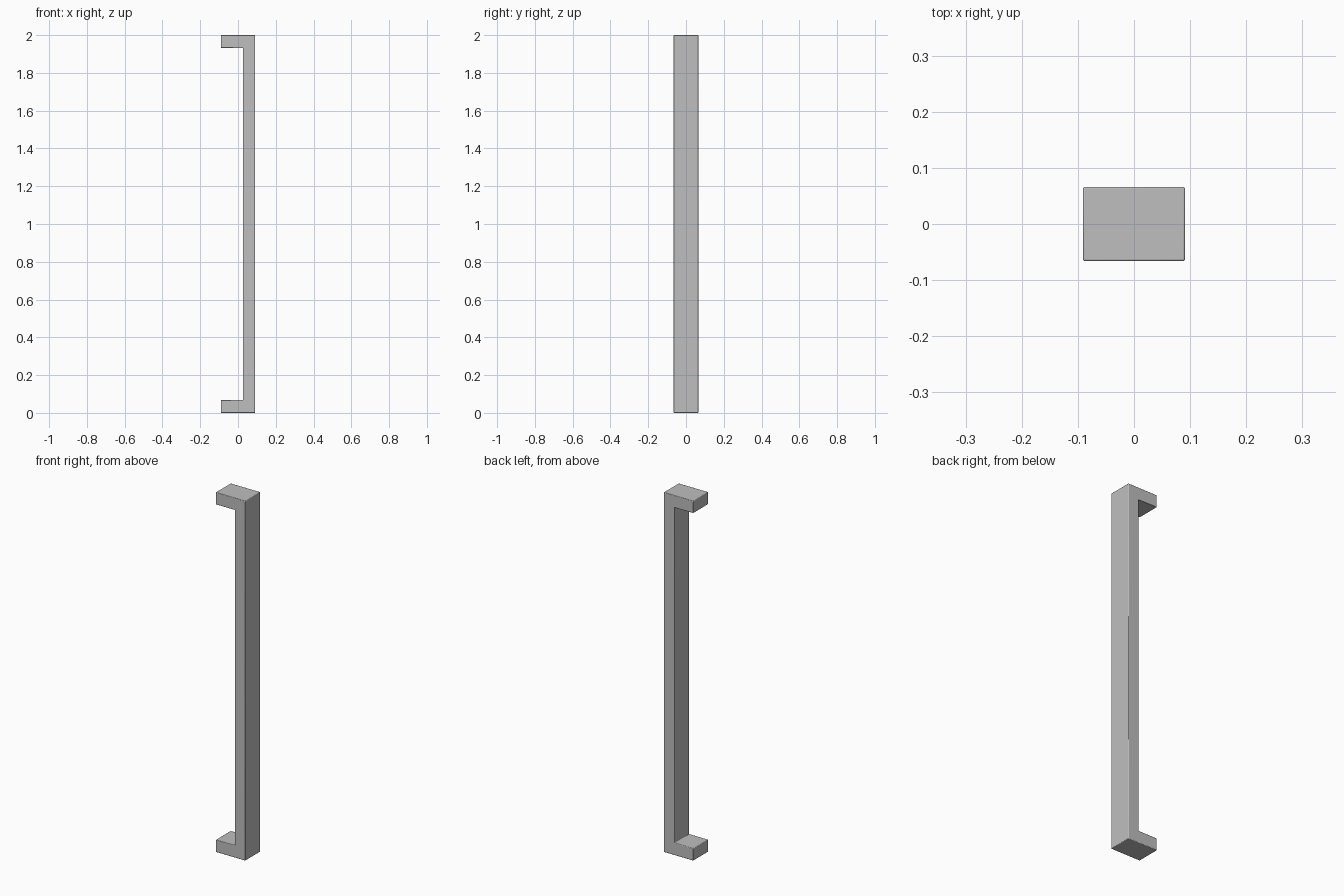
import bpy
import bmesh

cube = bpy.data.objects.get("Cube")
if cube:
    bpy.data.objects.remove(cube, do_unlink=True)

BACK, INNER, OUTER = -0.091, 0.026, 0.091   # foot end, grip inside, grip outside
HALF_WIDTH, HEIGHT, FOOT = 0.066, 2.0, 0.068

metal = bpy.data.materials.new("satin grey metal")
metal.use_nodes = True
grey = (0.52, 0.52, 0.52, 1)
metal.diffuse_color = grey
metal.node_tree.nodes["Principled BSDF"].inputs["Base Color"].default_value = grey

# Bracket-shaped side profile: lower half, then mirrored to the upper half
lower = [(INNER, FOOT), (BACK, FOOT), (BACK, 0), (OUTER, 0)]
profile = lower + [(x, HEIGHT - z) for x, z in reversed(lower)]

# Extrude the profile across the width of the handle
bm = bmesh.new()
face = bm.faces.new([bm.verts.new((x, -HALF_WIDTH, z)) for x, z in profile])
extruded = bmesh.ops.extrude_face_region(bm, geom=[face])
moved = [v for v in extruded["geom"] if isinstance(v, bmesh.types.BMVert)]
bmesh.ops.translate(bm, verts=moved, vec=(0, 2 * HALF_WIDTH, 0))
bmesh.ops.recalc_face_normals(bm, faces=bm.faces[:])

mesh = bpy.data.meshes.new("pull_handle")
bm.to_mesh(mesh)
bm.free()
handle = bpy.data.objects.new("pull_handle", mesh)
bpy.context.collection.objects.link(handle)
mesh.materials.append(metal)

# Finely eased edges
bevel = handle.modifiers.new("eased_edges", "BEVEL")
bevel.width = 0.003
bevel.segments = 2
bevel.limit_method = "ANGLE"

bpy.ops.object.select_all(action="DESELECT")
handle.select_set(True)
bpy.context.view_layer.objects.active = handle
bpy.ops.object.shade_smooth_by_angle()
